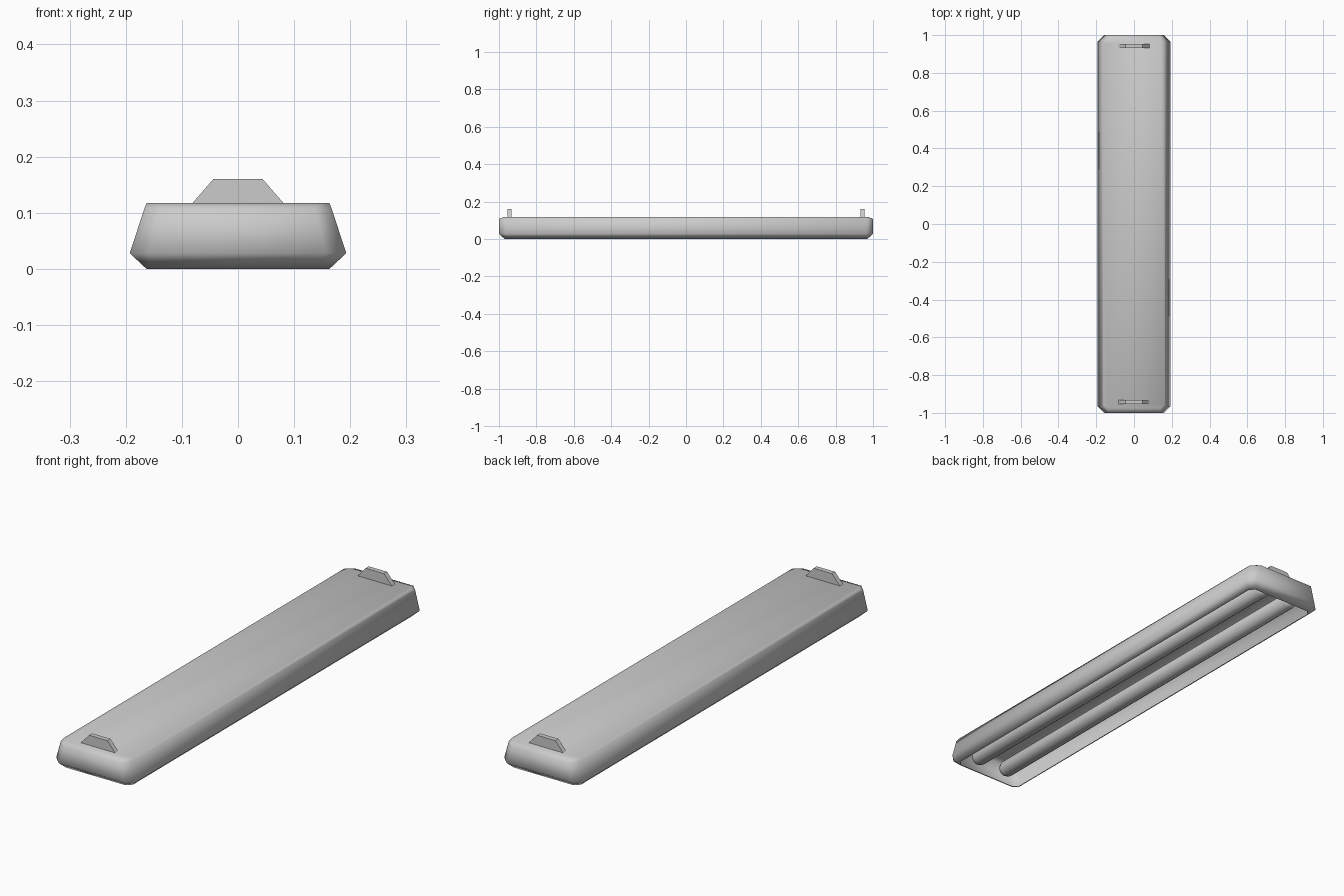
import bpy, bmesh
from math import cos, sin, pi

if "Cube" in bpy.data.objects:
    bpy.data.objects.remove(bpy.data.objects["Cube"])


def make(name, bm, smooth=True):
    bmesh.ops.recalc_face_normals(bm, faces=bm.faces)
    me = bpy.data.meshes.new(name)
    bm.to_mesh(me)
    bm.free()
    for p in me.polygons:
        p.use_smooth = smooth
    ob = bpy.data.objects.new(name, me)
    bpy.context.collection.objects.link(ob)
    return ob


def loft(bm, rings, cap_start=True, cap_end=True):
    loops = [[bm.verts.new(c) for c in r] for r in rings]
    for a, b in zip(loops, loops[1:]):
        n = len(a)
        for i in range(n):
            bm.faces.new((a[i], a[(i + 1) % n], b[(i + 1) % n], b[i]))
    if cap_start:
        bm.faces.new(loops[0])
    if cap_end:
        bm.faces.new(loops[-1])


def plan(hx, hy, c, z):
    # rectangle with cut corners
    return [(hx - c, -hy, z), (hx, -hy + c, z), (hx, hy - c, z), (hx - c, hy, z),
            (-hx + c, hy, z), (-hx, hy - c, z), (-hx, -hy + c, z), (-hx + c, -hy, z)]


# housing: shallow tray open underneath
bm = bmesh.new()
loft(bm, [plan(.163, .97, .02, 0), plan(.193, 1.0, .036, .028),
          plan(.167, 1.0, .03, .107), plan(.163, .975, .02, .117)], cap_start=False)
housing = make("housing", bm)
mod = housing.modifiers.new("thickness", 'SOLIDIFY')
mod.thickness = .004
mod.offset = -1

# two lamp tubes with rounded ends
profile = [(-.95, .016), (-.942, .028), (-.925, .035), (.925, .035), (.942, .028), (.95, .016)]
for side, x in (("left", -.075), ("right", .075)):
    bm = bmesh.new()
    loft(bm, [[(x + r * cos(2 * pi * i / 16), y, .045 + r * sin(2 * pi * i / 16))
               for i in range(16)] for y, r in profile])
    make("lamp_tube_" + side, bm)

# mounting tabs on top
for end, s in (("front", -1), ("back", 1)):
    bm = bmesh.new()
    loft(bm, [[(x, s * y, z) for x, z in ((-.084, .114), (.084, .114), (.044, .16), (-.044, .16))]
              for y in (.933, .954)])
    make("mounting_tab_" + end, bm, smooth=False)
